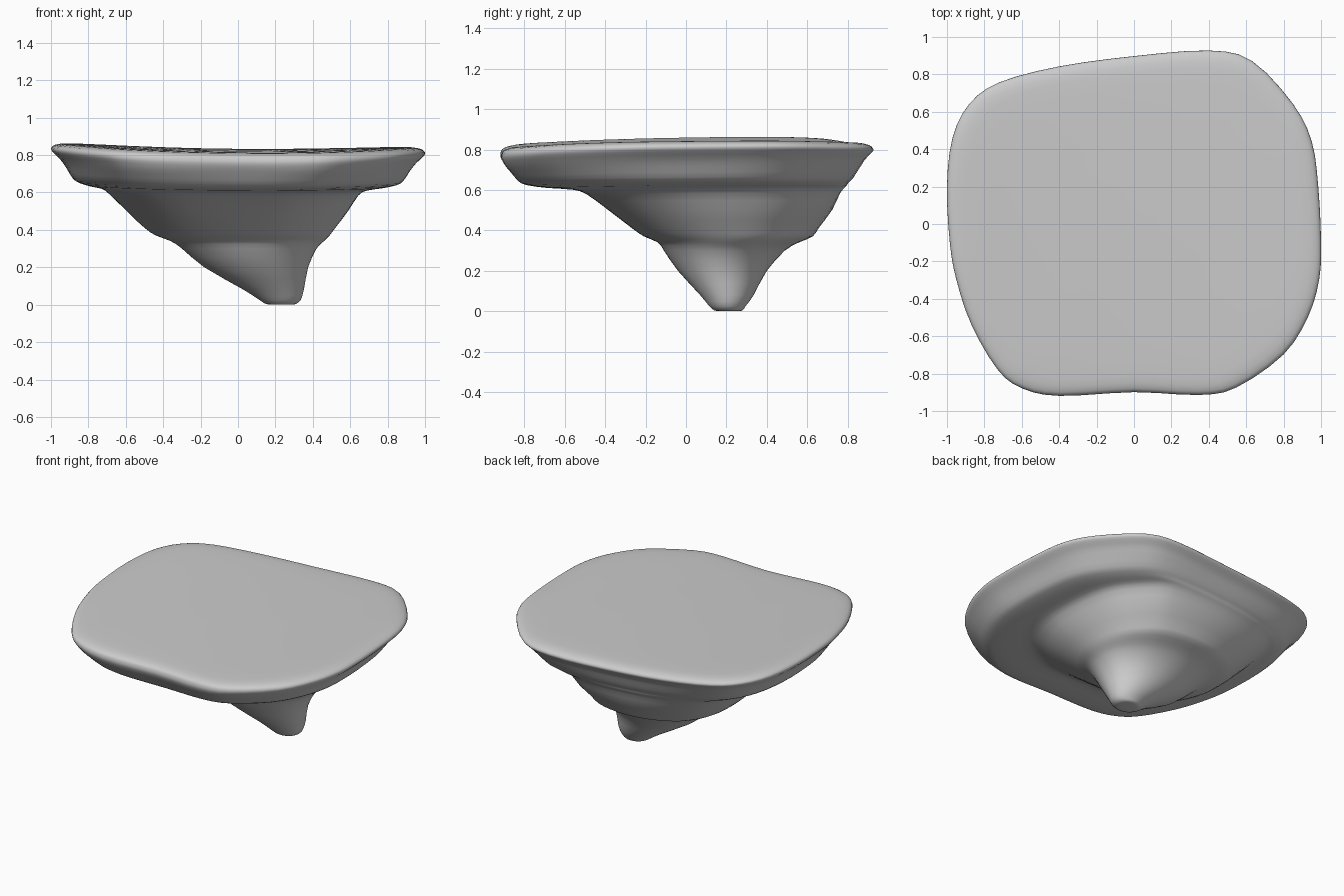
import bpy, bmesh, math

if "Cube" in bpy.data.objects:
    bpy.data.objects.remove(bpy.data.objects["Cube"])

# Rim outline seen from above
OUTLINE = [(1.0, -.1), (.985, .2), (.95, .44), (.85, .64), (.63, .87), (.4, .925),
           (0, .895), (-.4, .84), (-.72, .755), (-.88, .64), (-.97, .46), (-1, .2),
           (-.985, -.1), (-.95, -.3), (-.87, -.54), (-.73, -.78), (-.6, -.88),
           (-.4, -.92), (0, -.9), (.35, -.915), (.55, -.875), (.8, -.7),
           (.93, -.5), (.99, -.3)]

# Cross-sections from tip to top: z, x min, x max, y min, y max
RINGS = [(0, .18, .29, .17, .26), (.004, .15, .31, .14, .28),
         (.025, .115, .335, .115, .295), (.08, .03, .352, .07, .335),
         (.20, -.18, .375, -.04, .40), (.30, -.30, .42, -.11, .49),
         (.34, -.36, .46, -.14, .56), (.37, -.44, .49, -.21, .63),
         (.41, -.50, .52, -.27, .66), (.50, -.60, .59, -.39, .73),
         (.58, -.69, .645, -.50, .77), (.605, -.73, .69, -.57, .79),
         (.615, -.79, .77, -.70, .80), (.63, -.85, .85, -.80, .81),
         (.65, -.885, .885, -.84, .83), (.70, -.92, .92, -.88, .86),
         (.735, -.95, .95, -.905, .88), (.765, -.985, .985, -.92, .91),
         (.785, -1, 1, -.92, .925), (.803, -.99, .99, -.912, .915),
         (.815, -.96, .96, -.885, .885), (.822, -.90, .90, -.83, .83),
         (.826, -.70, .70, -.64, .64), (.829, -.35, .35, -.32, .32)]


def smooth(points, steps, closed):
    """Catmull-Rom resampling of a list of tuples."""
    n = len(points)
    get = (lambda i: points[i % n]) if closed else (lambda i: points[max(0, min(n - 1, i))])
    out = []
    for i in range(n if closed else n - 1):
        a, b, c, d = (get(i + k) for k in (-1, 0, 1, 2))
        for s in range(steps):
            t = s / steps
            out.append(tuple(.5 * (2 * q + (r - p) * t + (2 * p - 5 * q + 4 * r - u) * t * t
                                   + (3 * q - p - 3 * r + u) * t ** 3)
                             for p, q, r, u in zip(a, b, c, d)))
    if not closed:
        out.append(points[-1])
    return out


def place(x, y, z):
    """Raise the sides of the upper slab slightly."""
    k = max(0, min(1, (z - .45) / .3))
    return (x, y, max(0, z + k * (.035 * x * x - .01 * x + .012 * y)))


bm = bmesh.new()
loops = []
outline = smooth(OUTLINE, 3, True)
for z, x0, x1, y0, y1 in smooth(RINGS, 2, False):
    # Sections become rounder towards the tip
    roundness = max(0, min(1, (.72 - z) / .45))
    loop = []
    for u, v in outline:
        v /= .9225
        a = math.atan2(v, u)
        u += (math.cos(a) - u) * roundness
        v += (math.sin(a) - v) * roundness
        x = (x0 + x1) / 2 + u * (x1 - x0) / 2
        y = (y0 + y1) / 2 + v * (y1 - y0) / 2
        loop.append(bm.verts.new(place(x, y, z)))
    loops.append(loop)

# Side walls, lip and most of the top
n = len(outline)
for lo, hi in zip(loops, loops[1:]):
    for i in range(n):
        j = (i + 1) % n
        bm.faces.new((lo[i], lo[j], hi[j], hi[i]))

# Closing fans at the tip and the top
tip = bm.verts.new((.235, .215, 0))
top = bm.verts.new((0, 0, .83))
for i in range(n):
    j = (i + 1) % n
    bm.faces.new((tip, loops[0][j], loops[0][i]))
    bm.faces.new((top, loops[-1][i], loops[-1][j]))
bmesh.ops.recalc_face_normals(bm, faces=bm.faces)

mesh = bpy.data.meshes.new("floating_island")
bm.to_mesh(mesh)
bm.free()
mesh.shade_smooth()
island = bpy.data.objects.new("floating_island", mesh)
bpy.context.collection.objects.link(island)
